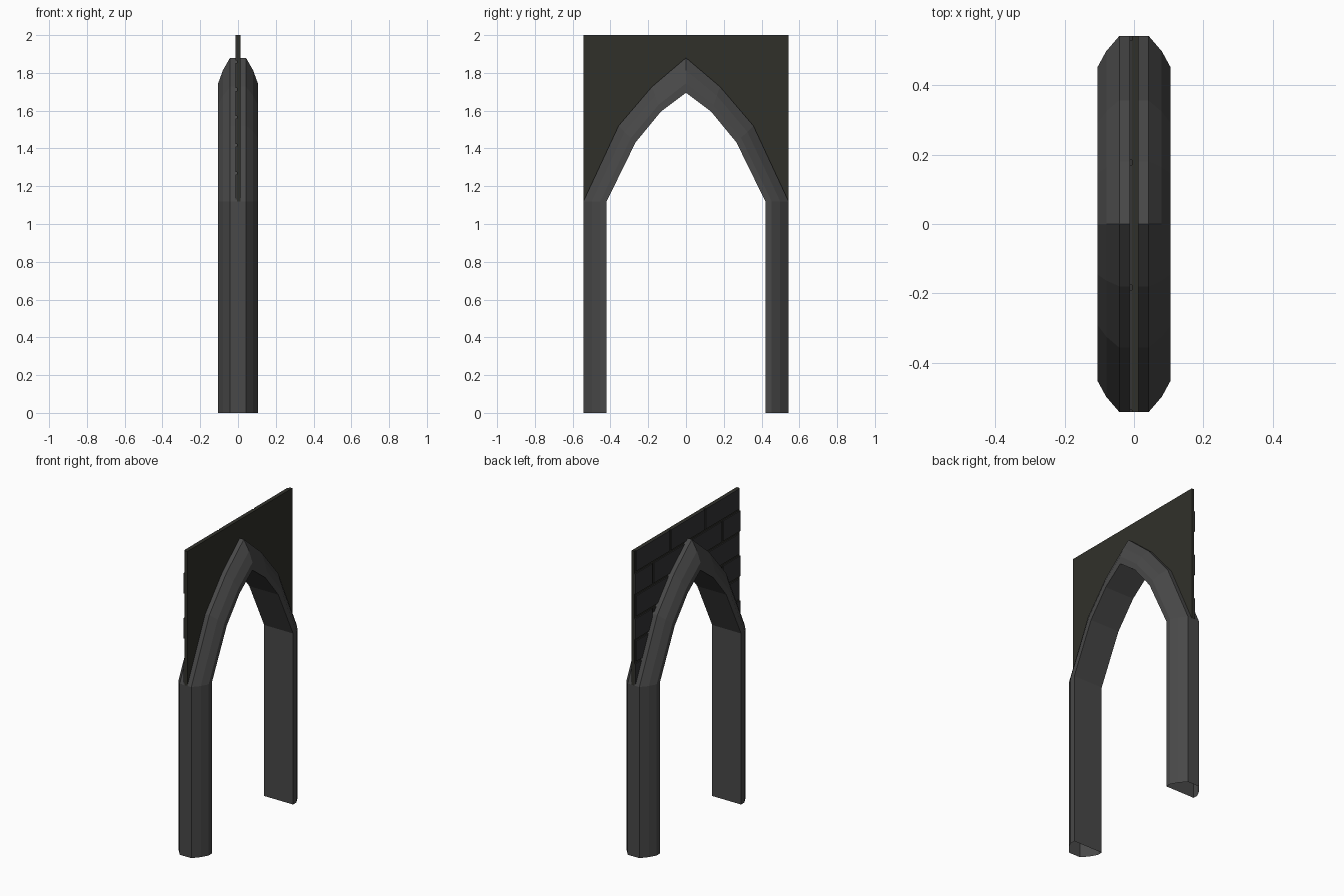
import bpy, bmesh

if "Cube" in bpy.data.objects:
    bpy.data.objects.remove(bpy.data.objects["Cube"])

# Half of the pointed arch, as (y, z) stations from foot to apex
INNER = [(0.42, 0), (0.42, 1.12), (0.267, 1.432), (0.133, 1.595), (0, 1.695)]
OUTER = [(0.543, 0), (0.543, 1.12), (0.357, 1.52), (0.18, 1.727), (0, 1.88)]
# Half cross-section: (x, fraction from inner to outer curve)
SECTION = [(0.105, 0), (0.105, 0.27), (0.08, 0.64), (0.042, 1)]
WALL_X = 0.013
WALL_Y = 0.543


def material(name, rgb):
    m = bpy.data.materials.new(name)
    m.diffuse_color = (*rgb, 1)
    m.use_nodes = True
    m.node_tree.nodes["Principled BSDF"].inputs["Base Color"].default_value = m.diffuse_color
    return m


def finish(bm, name, mat=None):
    bmesh.ops.recalc_face_normals(bm, faces=bm.faces)
    me = bpy.data.meshes.new(name)
    bm.to_mesh(me)
    bm.free()
    ob = bpy.data.objects.new(name, me)
    bpy.context.collection.objects.link(ob)
    if mat:
        me.materials.append(mat)
    return ob


def curve_at(t):
    """Full arch curve, -y foot to +y foot, at fraction t."""
    half = [(a[0] + (b[0] - a[0]) * t, a[1] + (b[1] - a[1]) * t)
            for a, b in zip(INNER, OUTER)]
    return [(-y, z) for y, z in half] + half[-2::-1]


def wall_prism(name, x0, x1, mat=None):
    """Spandrel outline over the arch, extruded along x."""
    low = curve_at(0.7)[1:-1]
    low[0], low[-1] = (-WALL_Y + 0.03, 1.115), (WALL_Y - 0.03, 1.115)
    outline = [(-WALL_Y, 2), (-WALL_Y, 1.12)] + low + [(WALL_Y, 1.12), (WALL_Y, 2)]
    bm = bmesh.new()
    f = bm.faces.new([bm.verts.new((x0, y, z)) for y, z in outline])
    ext = bmesh.ops.extrude_face_region(bm, geom=[f])
    bmesh.ops.translate(bm, vec=(x1 - x0, 0, 0),
                        verts=[v for v in ext["geom"] if isinstance(v, bmesh.types.BMVert)])
    return finish(bm, name, mat)


stone = material("stone", (0.065, 0.065, 0.065))
plaster = material("dark_plaster", (0.03, 0.03, 0.023))
brick = material("dark_brick", (0.035, 0.035, 0.036))

# Stone arch: faceted section swept along the curve, open at the feet
bm = bmesh.new()
ring = SECTION + [(-x, t) for x, t in reversed(SECTION)]
rails = [[bm.verts.new((x, y, z)) for y, z in curve_at(t)] for x, t in ring]
for i, a in enumerate(rails):
    b = rails[(i + 1) % len(rails)]
    for k in range(len(a) - 1):
        bm.faces.new((a[k], a[k + 1], b[k + 1], b[k]))
finish(bm, "stone_arch", stone)

# Plain wall panel, smooth on +x
wall_prism("wall_panel", -0.006, WALL_X, plaster)

# Brick courses on -x, staggered, trimmed to the wall outline
bm = bmesh.new()
rows, length, gap = 6, 0.36, 0.014
height = 0.885 / rows
for r in range(rows):
    z1 = 2 - r * height
    z0 = z1 - height + gap
    y = -WALL_Y - (length / 2 if r % 2 else 0)
    while y < WALL_Y - 0.01:
        y0, y1 = max(y + gap / 2, -WALL_Y), min(y + length - gap / 2, WALL_Y)
        b = bmesh.ops.create_cube(bm, size=1)["verts"]
        for v in b:
            v.co = (-WALL_X if v.co.x < 0 else -0.005,
                    y0 if v.co.y < 0 else y1, z0 if v.co.z < 0 else z1)
        y += length
bricks = finish(bm, "brick_courses", brick)

trim = wall_prism("brick_trim", -0.1, 0.1)
trim.hide_render = True
mod = bricks.modifiers.new("trim", "BOOLEAN")
mod.operation, mod.solver, mod.object = "INTERSECT", "EXACT", trim
bpy.context.view_layer.objects.active = bricks
bpy.ops.object.modifier_apply(modifier=mod.name)
bpy.data.objects.remove(trim)
